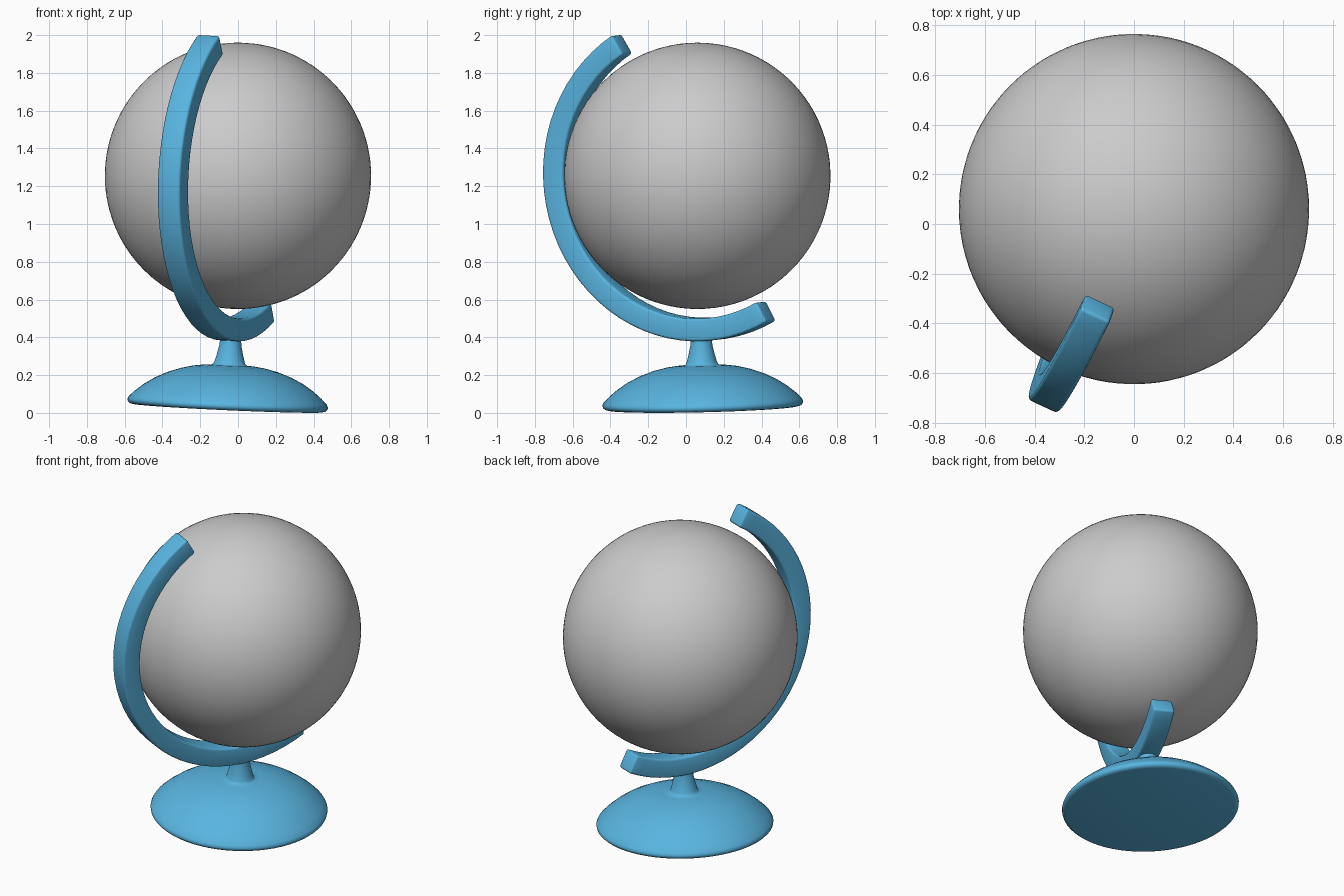
import bpy, bmesh, math
from mathutils import Vector, Matrix

if "Cube" in bpy.data.objects:
    bpy.data.objects.remove(bpy.data.objects["Cube"])

CENTER = Vector((0, 0.06, 1.255))
# Model frame: up leans slightly, the arm lies in the forward/up plane
UP = Vector((0.045, -0.024, 1)).normalized()
SIDE = Vector((0.907, -0.42, 0))
SIDE = (SIDE - UP * SIDE.dot(UP)).normalized()
FWD = SIDE.cross(UP) if SIDE.cross(UP).y < 0 else UP.cross(SIDE)

blue = bpy.data.materials.new("blue")
blue.diffuse_color = (0.10, 0.46, 0.75, 1)
blue.use_nodes = True
blue.node_tree.nodes["Principled BSDF"].inputs["Base Color"].default_value = blue.diffuse_color


def frame(origin, x, y, z):
    m = Matrix((x, y, z)).transposed().to_4x4()
    m.translation = origin
    return m


def finish(bm, name, mat=None, angle=30):
    bmesh.ops.recalc_face_normals(bm, faces=bm.faces)
    me = bpy.data.meshes.new(name)
    bm.to_mesh(me)
    bm.free()
    ob = bpy.data.objects.new(name, me)
    bpy.context.collection.objects.link(ob)
    if mat:
        me.materials.append(mat)
    bpy.ops.object.select_all(action='DESELECT')
    bpy.context.view_layer.objects.active = ob
    ob.select_set(True)
    if angle:
        bpy.ops.object.shade_smooth_by_angle(angle=math.radians(angle))
    return ob


# Globe ball
AXIS = (UP * math.cos(math.radians(29.5)) + FWD * math.sin(math.radians(29.5))).normalized()
bm = bmesh.new()
bmesh.ops.create_uvsphere(bm, u_segments=96, v_segments=48, radius=0.705,
                          matrix=frame(CENTER, SIDE, AXIS.cross(SIDE), AXIS))
finish(bm, "globe_ball")

# Half-ring arm: rectangular section swept from the top end to the lower end
bm = bmesh.new()
STEPS, A0, A1 = 36, 31, 180 + 28
section = [(0.755, -0.065), (0.875, -0.065), (0.875, 0.065), (0.755, 0.065)]
rings = []
for i in range(STEPS + 1):
    a = math.radians(A0 + (A1 - A0) * i / STEPS)
    d = UP * math.cos(a) + FWD * math.sin(a)
    rings.append([bm.verts.new(CENTER + d * r + SIDE * s) for r, s in section])
for p, q in zip(rings, rings[1:]):
    for k in range(4):
        bm.faces.new((p[k], p[k - 1], q[k - 1], q[k]))
bm.faces.new(rings[0])
bm.faces.new(rings[-1])
bmesh.ops.recalc_face_normals(bm, faces=bm.faces)
# Soften the long edges and the end faces
edges = [e for e in bm.edges if e.calc_face_angle(0) > 0.8]
bmesh.ops.bevel(bm, geom=edges, offset=0.014, segments=3, profile=0.5, affect='EDGES')
finish(bm, "globe_arm", blue, 35)

# Domed base and flared post, turned from one profile
profile = [(0, 0), (0.505, 0), (0.52, 0.004), (0.53, 0.014), (0.532, 0.026),
           (0.525, 0.04), (0.495, 0.07), (0.45, 0.107), (0.395, 0.143),
           (0.33, 0.175), (0.26, 0.2), (0.19, 0.217), (0.13, 0.225),
           (0.095, 0.227), (0.086, 0.232), (0.08, 0.245), (0.069, 0.285),
           (0.059, 0.33), (0.055, 0.365), (0.055, 0.41), (0, 0.41)]
foot = CENTER - UP * ((CENTER.z - 0.026) / UP.z)
bm = bmesh.new()
vs = [bm.verts.new((r, 0, h)) for r, h in profile]
es = [bm.edges.new(p) for p in zip(vs, vs[1:])]
bmesh.ops.spin(bm, geom=vs + es, cent=(0, 0, 0), axis=(0, 0, 1),
               angle=2 * math.pi, steps=64)
bmesh.ops.remove_doubles(bm, verts=bm.verts, dist=1e-4)
bm.transform(frame(foot, SIDE, UP.cross(SIDE), UP))
finish(bm, "stand_base", blue, 45)
